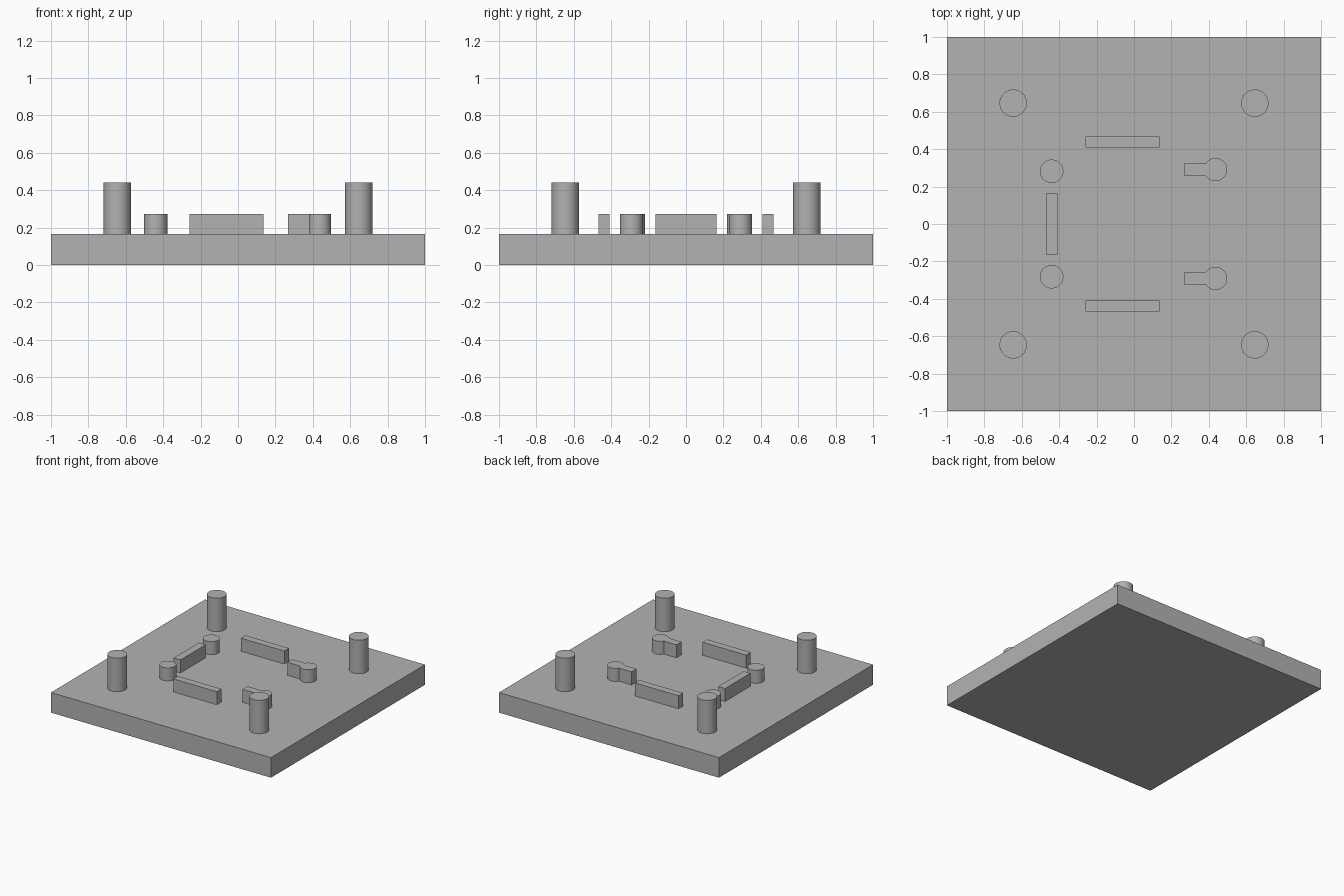
import bpy, math

if "Cube" in bpy.data.objects:
    bpy.data.objects.remove(bpy.data.objects["Cube"])

grey = bpy.data.materials.new("plain grey")
grey.diffuse_color = (0.45, 0.45, 0.45, 1)
grey.use_nodes = True
grey.node_tree.nodes["Principled BSDF"].inputs["Base Color"].default_value = grey.diffuse_color

BASE_TOP = 0.165
LOW_TOP = 0.272
POST_TOP = 0.44


def finish(name):
    ob = bpy.context.object
    ob.name = name
    ob.data.materials.append(grey)
    return ob


def box(name, x0, x1, y0, y1, z0, z1):
    bpy.ops.mesh.primitive_cube_add(
        size=1, location=((x0 + x1) / 2, (y0 + y1) / 2, (z0 + z1) / 2))
    ob = finish(name)
    ob.scale = (x1 - x0, y1 - y0, z1 - z0)
    bpy.ops.object.transform_apply(location=False, rotation=False, scale=True)
    return ob


def cylinder(name, x, y, r, z0, z1):
    bpy.ops.mesh.primitive_cylinder_add(
        vertices=64, radius=r, depth=z1 - z0, location=(x, y, (z0 + z1) / 2))
    ob = finish(name)
    bpy.ops.object.shade_smooth_by_angle(angle=math.radians(30))
    return ob


# Square base slab
box("base_plate", -1, 1, -1, 1, 0, BASE_TOP)

for side, s in (("front", -1), ("back", 1)):
    # Tall corner posts
    for end, e in (("left", -1), ("right", 1)):
        cylinder(f"{side}_{end}_post", e * 0.646, s * 0.646, 0.073, BASE_TOP, POST_TOP)
    # Short round pegs on the left
    cylinder(f"{side}_peg", -0.44, s * 0.282, 0.0625, BASE_TOP, LOW_TOP)
    # Long low rails
    box(f"{side}_rail", -0.26, 0.135, s * 0.438 - 0.03, s * 0.438 + 0.03, BASE_TOP, LOW_TOP)
    # Keyhole-shaped locators: a round head joined to a short arm
    head = cylinder(f"{side}_keyhole_locator", 0.436, s * 0.291, 0.062, BASE_TOP, LOW_TOP)
    arm = box(f"{side}_keyhole_arm", 0.268, 0.436, s * 0.291 - 0.032, s * 0.291 + 0.032,
              BASE_TOP, LOW_TOP)
    union = head.modifiers.new("join_arm", 'BOOLEAN')
    union.operation = 'UNION'
    union.solver = 'EXACT'
    union.object = arm
    bpy.context.view_layer.objects.active = head
    bpy.ops.object.modifier_apply(modifier=union.name)
    bpy.data.objects.remove(arm)

# Left cross rail
box("left_rail", -0.47, -0.408, -0.164, 0.164, BASE_TOP, LOW_TOP)
